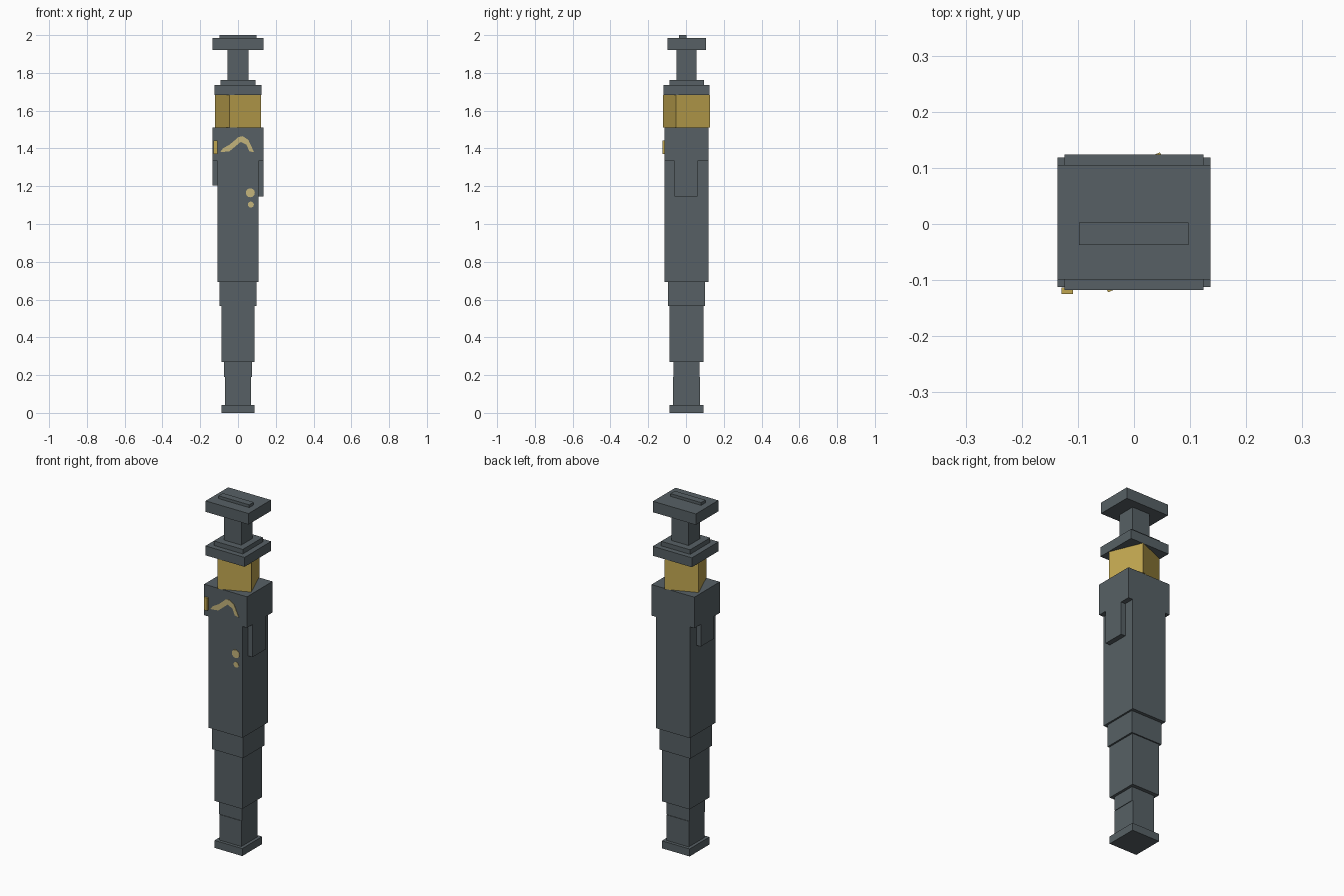
import bpy, bmesh, math
from mathutils import Matrix

cube = bpy.data.objects.get("Cube")
if cube:
    bpy.data.objects.remove(cube, do_unlink=True)


def material(name, rgb):
    m = bpy.data.materials.new(name)
    m.use_nodes = True
    color = (*rgb, 1)
    m.diffuse_color = color
    m.node_tree.nodes["Principled BSDF"].inputs["Base Color"].default_value = color
    return m


steel = material("dark steel", (0.095, 0.118, 0.13))
gold = material("gold", (0.53, 0.38, 0.08))
paint = material("pale gold paint", (0.56, 0.46, 0.20))

CY = 0.003       # shared depth centre of the shaft
FRONT = -0.113   # front face of the housing


def add_object(name, bm, mat):
    mesh = bpy.data.meshes.new(name)
    bmesh.ops.recalc_face_normals(bm, faces=bm.faces)
    bm.to_mesh(mesh)
    bm.free()
    mesh.materials.append(mat)
    ob = bpy.data.objects.new(name, mesh)
    bpy.context.collection.objects.link(ob)
    return ob


def box(name, x, y, z, mat=steel, turn=0):
    """Box from (min, max) ranges, optionally turned about its upright axis."""
    bm = bmesh.new()
    size = [b - a for a, b in (x, y, z)]
    mid = [(a + b) / 2 for a, b in (x, y, z)]
    bmesh.ops.create_cube(bm, size=1, matrix=Matrix.Translation(mid)
                          @ Matrix.Rotation(turn, 4, 'Z') @ Matrix.Diagonal((*size, 1)))
    return add_object(name, bm, mat)


def block(name, half_x, half_y, low, high, mat=steel, turn=0):
    return box(name, (-half_x, half_x), (CY - half_y, CY + half_y), (low, high), mat, turn)


def plate(name, outline):
    """Thin painted plate on the front face from an x, z outline."""
    bm = bmesh.new()
    face = bm.faces.new([bm.verts.new((x, FRONT - 0.002, z)) for x, z in outline])
    new = bmesh.ops.extrude_face_region(bm, geom=[face])["geom"]
    verts = [v for v in new if isinstance(v, bmesh.types.BMVert)]
    bmesh.ops.translate(bm, verts=verts, vec=(0, 0.003, 0))
    return add_object(name, bm, paint)


def dot(name, x, z, r):
    angles = [math.tau * i / 12 for i in range(12)]
    return plate(name, [(x + r * math.cos(a), z + r * math.sin(a)) for a in angles])


# Stepped shaft, bottom to top
block("foot", 0.088, 0.09, 0, 0.043)
block("lower_stem", 0.07, 0.072, 0.043, 0.19)
block("upper_stem", 0.073, 0.069, 0.19, 0.27)
block("lower_shaft", 0.088, 0.09, 0.27, 0.567)
block("middle_shaft", 0.098, 0.097, 0.567, 0.694)
block("housing", 0.108, 0.1155, 0.694, 1.333)
block("housing_head", 0.136, 0.1155, 1.333, 1.511)

# Turned gold ring and the pommel above it
block("gold_core", 0.0905, 0.0975, 1.511, 1.682, gold, math.radians(22.5))
block("collar", 0.124, 0.121, 1.682, 1.736)
block("collar_step", 0.092, 0.091, 1.736, 1.762)
block("neck", 0.055, 0.052, 1.762, 1.921)
block("cap", 0.136, 0.102, 1.921, 1.984)
box("cap_rib", (-0.098, 0.097), (-0.037, 0.003), (1.984, 2.0))

# Side plates below the head
side_y = (-0.062, 0.06)
box("left_side_plate", (0.108, 0.136), side_y, (1.145, 1.333))
box("right_side_plate", (-0.136, -0.108), side_y, (1.205, 1.333))

# Front button and painted marks
box("gold_button", (-0.129, -0.109), (-0.125, FRONT), (1.37, 1.442), gold)
plate("curved_mark", [(-0.095, 1.38), (-0.08, 1.40), (-0.045, 1.42), (-0.015, 1.445),
                      (0, 1.46), (0.025, 1.465), (0.055, 1.445), (0.085, 1.38),
                      (0.06, 1.385), (0.045, 1.42), (0.015, 1.435), (-0.015, 1.41),
                      (-0.045, 1.385)])
dot("large_dot", 0.065, 1.165, 0.024)
dot("small_dot", 0.068, 1.103, 0.016)
